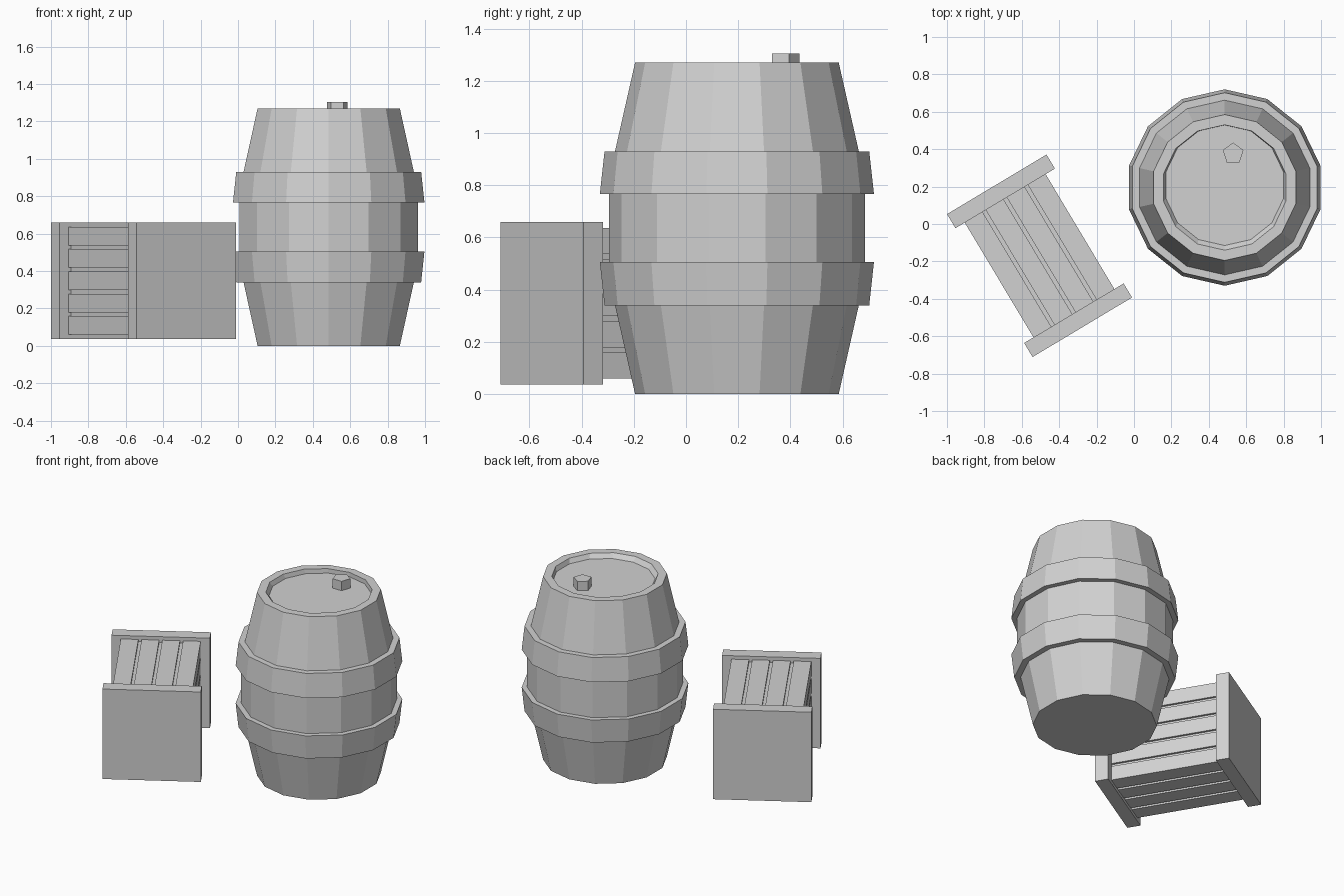
import bpy, bmesh, math
from mathutils import Matrix, Vector

cube = bpy.data.objects.get("Cube")
if cube:
    bpy.data.objects.remove(cube, do_unlink=True)

grey = bpy.data.materials.new("plain_grey")
grey.use_nodes = True
grey.diffuse_color = (0.64, 0.64, 0.64, 1)
grey.node_tree.nodes["Principled BSDF"].inputs["Base Color"].default_value = (0.64, 0.64, 0.64, 1)


def finish(name, bm, matrix):
    bmesh.ops.recalc_face_normals(bm, faces=bm.faces)
    mesh = bpy.data.meshes.new(name)
    bm.to_mesh(mesh)
    bm.free()
    mesh.materials.append(grey)
    obj = bpy.data.objects.new(name, mesh)
    obj.matrix_world = matrix
    bpy.context.collection.objects.link(obj)
    return obj


def lathe(name, profile, sides, center):
    """Closed faceted solid from (radius, height, y shift) rings, one corner facing back."""
    bm = bmesh.new()
    rings = []
    for r, z, shift in profile:
        angles = [math.pi / 2 + math.tau * i / sides for i in range(sides)]
        rings.append([bm.verts.new((r * math.cos(a), r * math.sin(a) + shift, z)) for a in angles])
    for low, high in zip(rings, rings[1:]):
        for i in range(sides):
            j = (i + 1) % sides
            bm.faces.new((low[i], low[j], high[j], high[i]))
    bm.faces.new(rings[0])
    bm.faces.new(rings[-1])
    return finish(name, bm, Matrix.Translation(Vector((*center, 0))))


crate_frame = Matrix.Translation((-0.505, -0.17, 0.348)) @ Matrix.Rotation(math.radians(30.9), 4, 'Z')


def crate_box(name, size, location):
    bm = bmesh.new()
    bmesh.ops.create_cube(bm, size=1)
    bmesh.ops.scale(bm, vec=size, verts=bm.verts)
    bmesh.ops.translate(bm, vec=location, verts=bm.verts)
    return finish(name, bm, crate_frame)


# Barrel: tapered staves, two flared hoops and a recessed lid in one profile
lathe("barrel", [
    (0.39, 0, 0), (0.467, 0.34, 0),
    (0.507, 0.34, 0), (0.525, 0.505, 0),       # lower hoop
    (0.49, 0.505, 0), (0.49, 0.767, 0),
    (0.525, 0.767, 0), (0.507, 0.93, 0),       # upper hoop
    (0.467, 0.93, 0), (0.39, 1.27, 0),
    (0.335, 1.27, 0), (0.322, 1.24, 0.012),    # rim and lid
], 14, (0.485, 0.195))

# Bung on the lid
lathe("bung", [(0.058, 1.235, 0), (0.058, 1.305, 0)], 5, (0.53, 0.377))

# Crate: core, square end boards and slats on the four long sides
width, height, length, inset = 0.504, 0.576, 0.72, 0.015
crate_box("crate_core", (width - 2 * inset, length, height - 2 * inset), (0, 0, 0))
for side, label in ((-1, "front"), (1, "back")):
    crate_box("crate_end_" + label, (0.62, 0.0875, 0.624), (0, side * 0.4015, 0))


def slats(label, span, count, gap, place):
    step = (span + gap) / count
    for i in range(count):
        size, location = place(step - gap, -span / 2 + step * i + (step - gap) / 2)
        crate_box(f"crate_{label}_slat_{i + 1}", size, location)


for sign, top, side in ((1, "top", "left"), (-1, "bottom", "right")):
    slats(top, width, 4, 0.02, lambda w, p: (
        (w, length, inset), (p, 0, sign * (height - inset) / 2)))
    slats(side, height, 5, 0.02, lambda w, p: (
        (inset, length, w), (sign * (width - inset) / 2, 0, p)))
